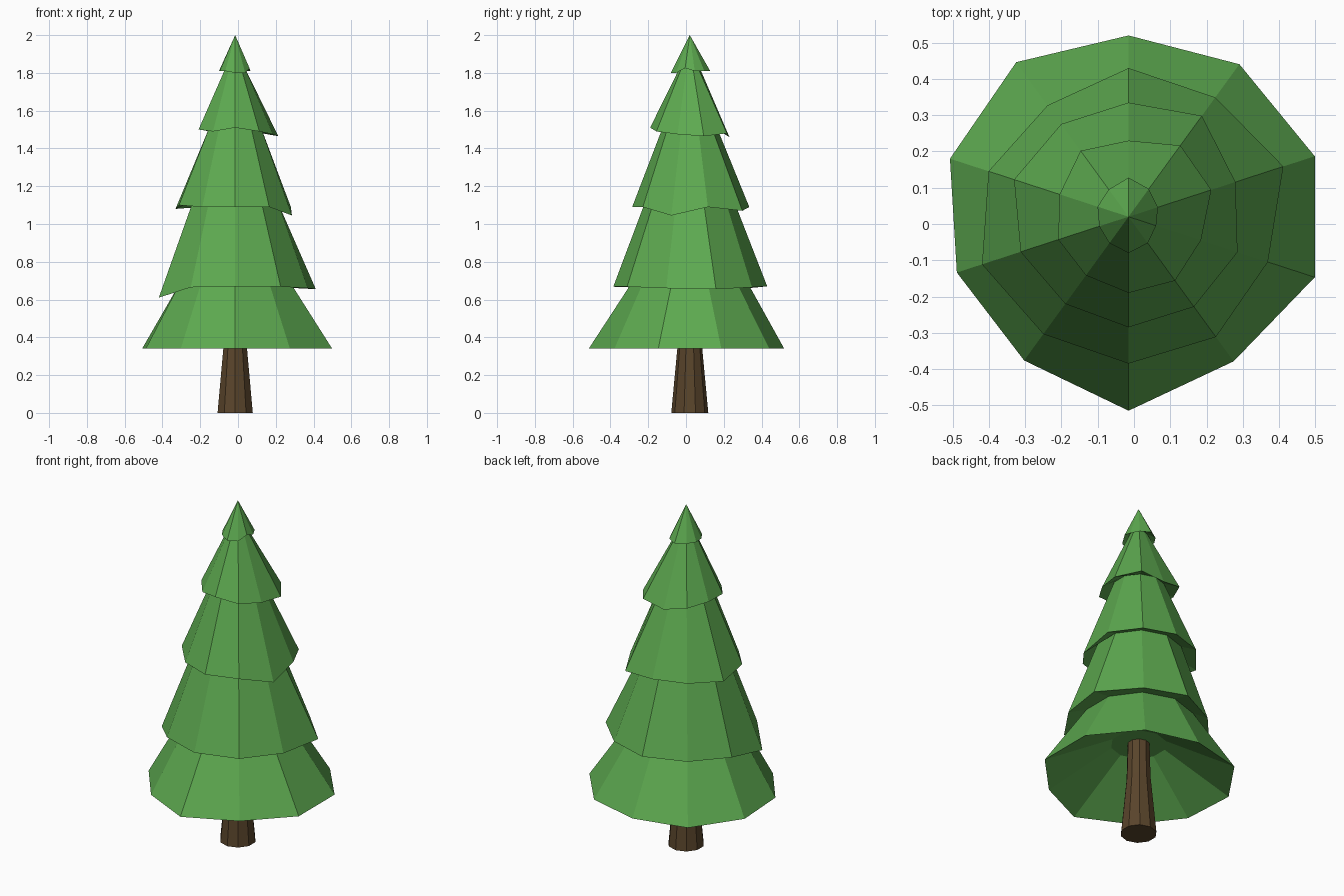
import bpy, bmesh
from math import sin, cos, radians

if "Cube" in bpy.data.objects:
    bpy.data.objects.remove(bpy.data.objects["Cube"])

SIDES = 10
CX, CY = -0.015, 0.02


def ring(radii, heights):
    """Ten points round the tree axis, clockwise from the back."""
    if not isinstance(radii, (list, tuple)):
        radii = [radii] * SIDES
    if not isinstance(heights, (list, tuple)):
        heights = [heights] * SIDES
    pts = []
    for k in range(SIDES):
        a = radians(90 - 360 / SIDES * k)
        pts.append((CX + radii[k] * cos(a), CY + radii[k] * sin(a), heights[k]))
    return pts


def skin(name, rings, color, apex=None):
    """Bridge successive rings, cap the start, and cap or point the end."""
    bm = bmesh.new()
    rows = [[bm.verts.new(p) for p in r] for r in rings]
    for a, b in zip(rows, rows[1:]):
        for i in range(SIDES):
            j = (i + 1) % SIDES
            bm.faces.new((a[i], a[j], b[j], b[i]))
    bm.faces.new(rows[0])
    if apex:
        tip = bm.verts.new(apex)
        for i in range(SIDES):
            bm.faces.new((rows[-1][i], rows[-1][(i + 1) % SIDES], tip))
    else:
        bm.faces.new(rows[-1])
    bmesh.ops.recalc_face_normals(bm, faces=bm.faces)
    mesh = bpy.data.meshes.new(name)
    bm.to_mesh(mesh)
    bm.free()
    mat = bpy.data.materials.new(name + "_color")
    mat.diffuse_color = color
    mat.use_nodes = True
    mat.node_tree.nodes["Principled BSDF"].inputs["Base Color"].default_value = mat.diffuse_color
    mesh.materials.append(mat)
    obj = bpy.data.objects.new(name, mesh)
    bpy.context.collection.objects.link(obj)
    return obj


# Trunk: tapered, running up into the hollow of the lowest tier
skin("trunk", [ring(0.098, 0), ring(0.066, 0.34), ring(0.06, 0.56)],
     (0.10, 0.058, 0.024, 1))

# Uneven branch rims, lowest first: radii and heights
rims = [
    ([.50, .52, .54, .54, .493, .535, .49, .498, .518, .527], .34),
    ([.41, .407, .449, .404, .41, .405, .40, .425, .406, .38],
     [.67, .665, .655, .66, .668, .668, .665, .61, .66, .66]),
    ([.315, .344, .31, .316, .307, .305, .297, .313, .332, .316],
     [1.09, 1.07, 1.09, 1.045, 1.09, 1.09, 1.09, 1.10, 1.08, 1.09]),
    ([.21, .243, .24, .21, .218, .21, .20, .204, .20, .225],
     [1.46, 1.48, 1.465, 1.475, 1.49, 1.51, 1.49, 1.50, 1.50, 1.49]),
    ([.108, .095, .085, .08, .09, .10, .09, .085, .09, .093],
     [1.81, 1.81, 1.81, 1.825, 1.80, 1.80, 1.81, 1.81, 1.81, 1.81]),
]
# Recesses where each tier tucks under the one above: radius, height
tucks = [(.30, .70), (.235, 1.12), (.14, 1.52), (.047, 1.84)]

# Foliage: hollow underside, then rim and tuck alternating up to the tip
rings = [ring(.15, .55)]
for i, (r, z) in enumerate(rims):
    rings.append(ring(r, z))
    if i < len(tucks):
        rings.append(ring(*tucks[i]))
skin("foliage", rings, (0.11, 0.40, 0.08, 1), apex=(CX, CY, 2.0))
